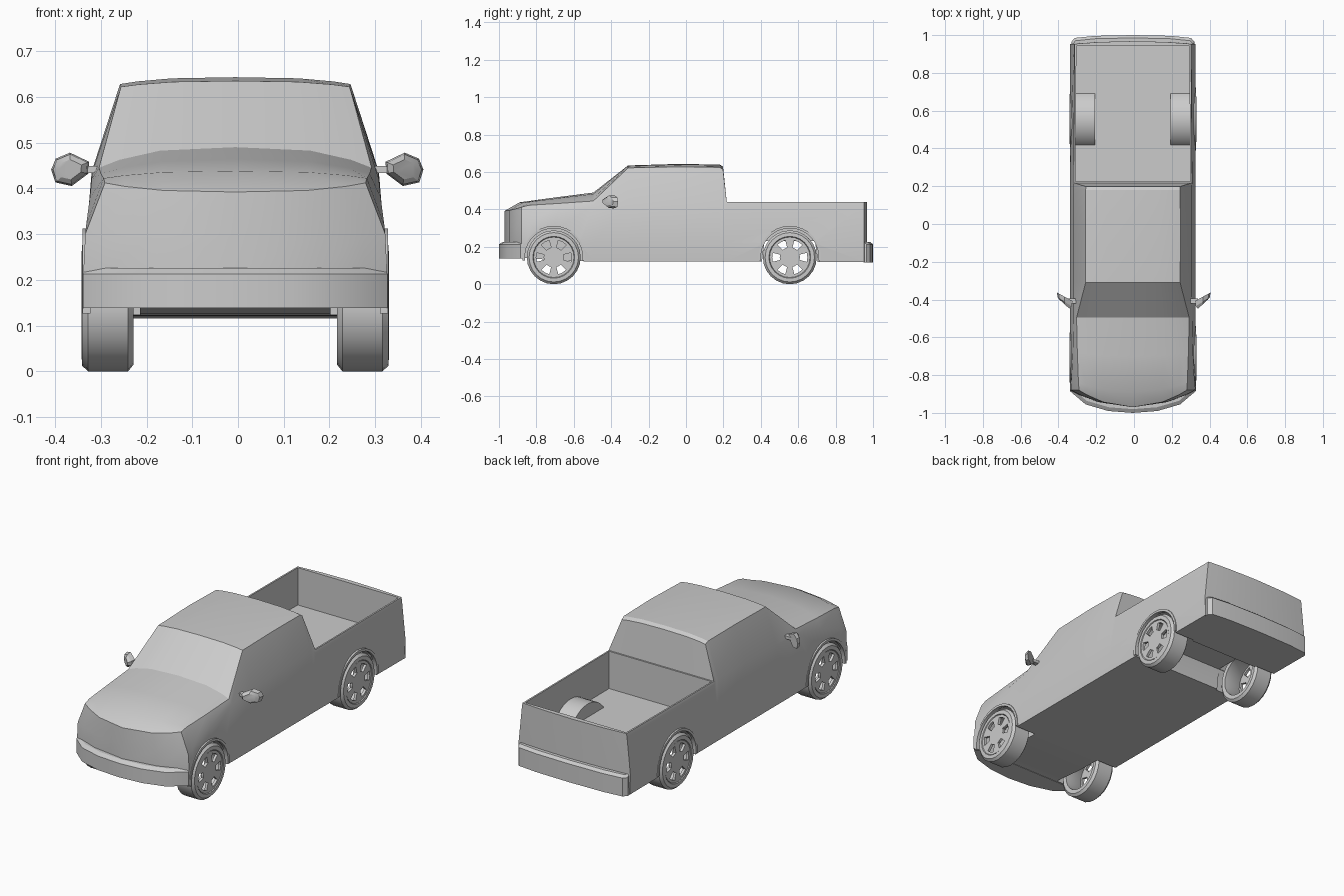
import bpy, bmesh
from math import sin, cos, pi, radians

cube = bpy.data.objects.get("Cube")
if cube:
    bpy.data.objects.remove(cube, do_unlink=True)

paint = bpy.data.materials.new("light_grey")
paint.use_nodes = True
paint.diffuse_color = (0.6, 0.6, 0.6, 1)
paint.node_tree.nodes["Principled BSDF"].inputs["Base Color"].default_value = (0.6, 0.6, 0.6, 1)

SHIFT = -0.006          # the body sits slightly off the mirror-to-mirror centre
AXLES = (-0.707, 0.555)
WHEEL_Z = 0.144


def finish(name, bm, shift=SHIFT):
    bmesh.ops.remove_doubles(bm, verts=bm.verts, dist=0.0005)
    bmesh.ops.recalc_face_normals(bm, faces=bm.faces)
    bmesh.ops.translate(bm, verts=bm.verts, vec=(shift, 0, 0))
    mesh = bpy.data.meshes.new(name)
    bm.to_mesh(mesh)
    bm.free()
    mesh.materials.append(paint)
    ob = bpy.data.objects.new(name, mesh)
    bpy.context.collection.objects.link(ob)
    return ob


def activate(ob):
    bpy.ops.object.select_all(action='DESELECT')
    ob.select_set(True)
    bpy.context.view_layer.objects.active = ob


def smooth(ob, angle=25):
    activate(ob)
    bpy.ops.object.shade_smooth_by_angle(angle=radians(angle))


def bridge(bm, rows, closed=False):
    """Skin quads between successive rows of points."""
    rows = [[bm.verts.new(p) for p in row] for row in rows]
    for a, b in zip(rows, rows[1:]):
        n = len(a)
        for i in range(n if closed else n - 1):
            j = (i + 1) % n
            bm.faces.new((a[i], a[j], b[j], b[i]))
    return rows


def prism(name, pts, axis, lo, hi, inset=None, shift=SHIFT):
    """Extrude a 2D outline along an axis; inset shrinks the far end."""
    place = {'x': lambda p, d: (d, p[0], p[1]),
             'y': lambda p, d: (p[0], d, p[1]),
             'z': lambda p, d: (p[0], p[1], d)}[axis]
    layers = [(lo, 1), (hi, 1)]
    if inset:
        layers.append(inset)
    bm = bmesh.new()
    rows = bridge(bm, [[place((p[0] * s, p[1] * s), d) for p in pts] for d, s in layers], True)
    bm.faces.new(rows[0])
    bm.faces.new(rows[-1])
    return finish(name, bm, shift)


def combine(ob, tool, operation):
    activate(ob)
    mod = ob.modifiers.new("cut", 'BOOLEAN')
    mod.operation, mod.object, mod.solver = operation, tool, 'EXACT'
    bpy.ops.object.modifier_apply(modifier=mod.name)
    bpy.data.objects.remove(tool, do_unlink=True)


def arc(y, radius, start=0, end=180, n=14):
    step = radians(end - start) / n
    return [(y + radius * cos(radians(start) + i * step),
             WHEEL_Z + radius * sin(radians(start) + i * step)) for i in range(n + 1)]


# Body stations: y, curve, crown z, edge z, edge w, belt z, belt w, sill z
stations = [
    (-0.97, 0.09, 0.392, 0.412, 0.285, 0.30, 0.328, 0.14),
    (-0.89, 0.05, 0.438, 0.422, 0.288, 0.32, 0.326, 0.14),
    (-0.70, 0.02, 0.464, 0.432, 0.294, 0.38, 0.318, 0.125),
    (-0.495, 0, 0.49, 0.445, 0.298, 0.42, 0.314, 0.122),
    (-0.31, 0, 0.635, 0.622, 0.25, 0.435, 0.313, 0.122),
    (-0.05, 0, 0.643, 0.628, 0.252, 0.44, 0.313, 0.122),
    (0.18, 0, 0.640, 0.625, 0.25, 0.44, 0.313, 0.122),
    (0.198, 0, 0.628, 0.614, 0.248, 0.44, 0.313, 0.122),
    (0.218, 0, 0.44, 0.44, 0.312, 0.425, 0.315, 0.122),
    (0.968, -0.015, 0.44, 0.44, 0.308, 0.425, 0.311, 0.118),
]
COLUMNS = (1, 0.85, 0.55, 0, -0.55, -0.85, -1)


def levels(s):
    return [(s[5], s[6]), (0.22, 0.332), (s[7], 0.328)]


def top_row(s):
    y, curve, zc, ze, w = s[:5]
    return [(t * w, y + curve * t * t, zc + (ze - zc) * abs(t) ** 3) for t in COLUMNS]


def ring(s):
    side = [(w, s[0] + s[1], z) for z, w in levels(s)]
    return side[::-1] + top_row(s) + [(-x, y, z) for x, y, z in side]


def cap(s):
    return [top_row(s)] + [[(t * w, s[0] + s[1] * t * t, z) for t in COLUMNS] for z, w in levels(s)]


bm = bmesh.new()
bridge(bm, [ring(s) for s in stations], True)
bridge(bm, cap(stations[0]))
bridge(bm, cap(stations[-1]))
body = finish("truck_body", bm)

# Open cargo bed with rounded wheel houses
bed = [(-0.304, 0.226), (0.304, 0.226), (0.299, 0.942), (-0.299, 0.942)]
combine(body, prism("bed_cutter", bed, 'z', 0.24, 0.8), 'DIFFERENCE')
for side in (-1, 1):
    house = prism("wheel_house", arc(AXLES[1], 0.167, 20, 160), 'x', side * 0.2, side * 0.308)
    combine(body, house, 'UNION')

# Wheel arches, and the channels crossing the underside at each axle
for y in AXLES:
    for side in (-1, 1):
        opening = arc(y, 0.159) + [(y - 0.159, 0), (y + 0.159, 0)]
        combine(body, prism("arch_cutter", opening, 'x', side * 0.208, side * 0.5), 'DIFFERENCE')
    channel = [(y - 0.158, 0.05), (y + 0.158, 0.05), (y + 0.135, 0.232), (y - 0.135, 0.232)]
    combine(body, prism("channel_cutter", channel, 'x', -0.5, 0.5), 'DIFFERENCE')
smooth(body)

# Bumpers
front = [(0.13, -0.99), (0.25, -0.955), (0.333, -0.885), (0.333, -0.872)]
front = [(-x, y) for x, y in front[::-1]] + [(0, -1)] + front
smooth(prism("front_bumper", front, 'z', 0.138, 0.213, (0.226, 0.98)))
rear = [(0.2, 0.996), (0.308, 0.985), (0.325, 0.965), (0.325, 0.95)]
rear = [(-x, y) for x, y in rear[::-1]] + [(0, 1)] + rear
smooth(prism("rear_bumper", rear, 'z', 0.115, 0.213, (0.226, 0.985)))


# Wheels: turned tyre and a rim disc with six openings
def wheel(name, side, y):
    n = 24
    tyre = [(0.225, 0.108), (0.223, 0.13), (0.234, 0.144), (0.322, 0.144),
            (0.335, 0.132), (0.336, 0.112), (0.326, 0.106)]

    def turn(x, r):
        return [(side * x, y + r * cos(2 * pi * i / n), WHEEL_Z + r * sin(2 * pi * i / n)) for i in range(n)]

    bm = bmesh.new()
    bridge(bm, [turn(x, r) for x, r in tyre + tyre[:1]], True)
    smooth(finish(name + "_tyre", bm), 35)

    bm = bmesh.new()
    rows = bridge(bm, [turn(0.326, r) for r in (0.108, 0.094, 0.054)], True)
    bm.faces.new(rows[-1])
    holes = [f for i in range(n) if (i + 1) % 4 < 2
             for f in rows[1][i].link_faces
             if rows[2][i] in f.verts and rows[1][(i + 1) % n] in f.verts]
    bmesh.ops.delete(bm, geom=holes, context='FACES')
    rim = finish(name + "_rim", bm)
    mod = rim.modifiers.new("thickness", 'SOLIDIFY')
    mod.thickness, mod.offset = 0.014, 0


for side, hand in ((-1, "right"), (1, "left")):
    for y, end in zip(AXLES, ("front", "rear")):
        wheel(f"{end}_{hand}_wheel", side, y)
        # Arch lip
        lip = arc(y, 0.168, -6, 186, 16) + arc(y, 0.155, -6, 186, 16)[::-1]
        smooth(prism(f"{end}_{hand}_arch_lip", lip, 'x', side * 0.316, side * 0.334))

    # Door mirror: faceted head swept back towards its tip, on a short stalk
    head = [(0.324, 0.458), (0.366, 0.478), (0.397, 0.465), (0.407, 0.441),
            (0.398, 0.413), (0.362, 0.405), (0.326, 0.432)]
    bm = bmesh.new()
    rows = bridge(bm, [[(side * (0.366 + (x - 0.366) * k), d + (x - 0.366) * 0.55, 0.441 + (z - 0.441) * k)
                        for x, z in head]
                       for d, k in ((-0.425, 0.6), (-0.412, 0.9), (-0.385, 1))], True)
    bm.faces.new(rows[0])
    bm.faces.new(rows[-1])
    smooth(finish(f"{hand}_mirror", bm, -0.0015))
    stalk = [(-0.42, 0.433), (-0.395, 0.433), (-0.395, 0.449), (-0.42, 0.449)]
    prism(f"{hand}_mirror_stalk", stalk, 'x', side * 0.295, side * 0.345)
